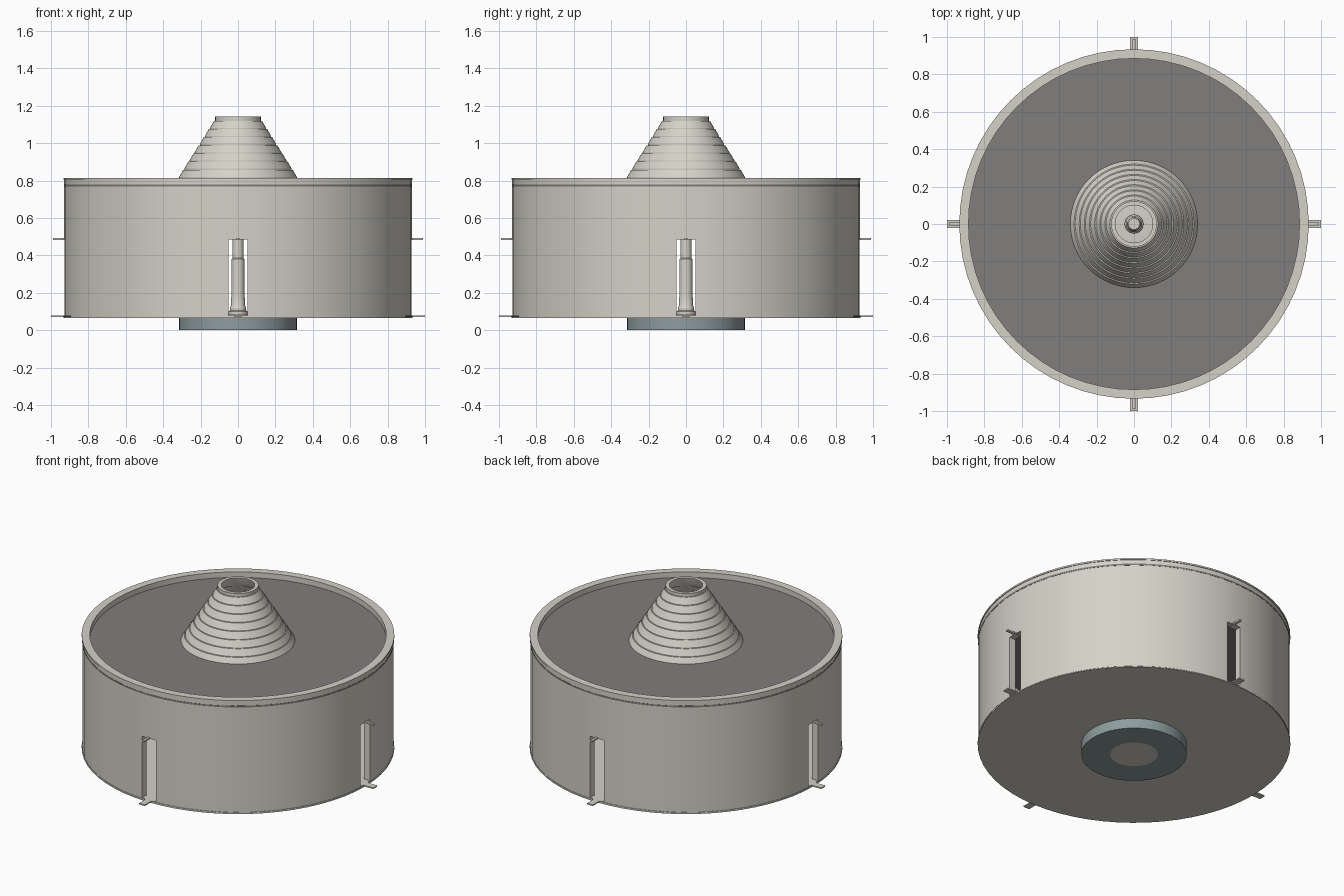
import bpy, bmesh, math

if "Cube" in bpy.data.objects:
    bpy.data.objects.remove(bpy.data.objects["Cube"])

def material(name, rgb):
    m = bpy.data.materials.new(name)
    m.diffuse_color = (*rgb, 1)
    m.use_nodes = True
    m.node_tree.nodes["Principled BSDF"].inputs["Base Color"].default_value = m.diffuse_color
    return m

BODY = material("warm light grey", (0.66, 0.64, 0.575))
DARK = material("dark grey", (0.215, 0.21, 0.20))
BLUE = material("blue grey", (0.27, 0.335, 0.345))

def finish(bm, name, mat, smooth=True):
    bmesh.ops.recalc_face_normals(bm, faces=bm.faces)
    me = bpy.data.meshes.new(name)
    bm.to_mesh(me)
    bm.free()
    me.materials.append(mat)
    ob = bpy.data.objects.new(name, me)
    bpy.context.collection.objects.link(ob)
    if smooth:
        bpy.ops.object.select_all(action='DESELECT')
        ob.select_set(True)
        bpy.context.view_layer.objects.active = ob
        bpy.ops.object.shade_smooth_by_angle(angle=math.radians(25))
    return ob

def lathe(name, profile, mat, segs=64):
    """Revolve a closed (radius, height) outline around z."""
    bm = bmesh.new()
    rings = []
    for r, z in profile:
        if r == 0:
            rings.append([bm.verts.new((0, 0, z))] * segs)
        else:
            rings.append([bm.verts.new((r * math.cos(2 * math.pi * i / segs),
                                        r * math.sin(2 * math.pi * i / segs), z))
                          for i in range(segs)])
    for a, b in zip(rings, rings[1:] + rings[:1]):
        for i in range(segs):
            j = (i + 1) % segs
            vs = list(dict.fromkeys((a[i], a[j], b[j], b[i])))
            if len(vs) > 2:
                bm.faces.new(vs)
    return finish(bm, name, mat)

def boxes(name, size, radius, z, mat):
    """One box on each of the four sides, size = radial, width, height."""
    bm = bmesh.new()
    for k in range(4):
        vs = bmesh.ops.create_cube(bm, size=1)['verts']
        c, s = (1, 0, -1, 0)[k], (0, 1, 0, -1)[k]
        for v in vs:
            x, y = v.co.x * size[0] + radius, v.co.y * size[1]
            v.co = (x * c - y * s, x * s + y * c, z + v.co.z * size[2])
    return finish(bm, name, mat, smooth=False)

# Outer wall with thin lips at the top and bottom edges
wall = lathe("drum_wall", [(0.885, 0.07), (0.934, 0.07), (0.934, 0.077), (0.93, 0.077),
                           (0.93, 0.805), (0.934, 0.805), (0.934, 0.815), (0.885, 0.815)], BODY)

# Four tall slots through the wall
cutter = boxes("slot_cutter", (0.2, 0.1, 0.405), 0.92, 0.2825, BODY)
cutter.hide_render = True
cutter.hide_viewport = True
mod = wall.modifiers.new("slots", 'BOOLEAN')
mod.object = cutter
mod.operation = 'DIFFERENCE'
mod.solver = 'EXACT'

# Bottom plate and dark deck, whose fine edge just breaks through the wall
lathe("bottom_plate", [(0, 0.066), (0.932, 0.066), (0.932, 0.078), (0, 0.078)], BODY)
lathe("deck", [(0.32, 0.768), (0.9305, 0.768), (0.9305, 0.779), (0.32, 0.779)], DARK, 192)

# Stepped hollow cone with overlapping rings and a collar
steps, z0, z1, r0, r1 = 8, 0.77, 1.12, 0.342, 0.122
outer, inner = [], []
for i in range(steps):
    za, zb = (z0 + (z1 - z0) * (i + k) / steps for k in (0, 1))
    ra, rb = (r0 + (r1 - r0) * (i + k) / steps for k in (0, 1))
    outer += [(ra, za), (ra, za + 0.006), (rb + 0.006, zb)]
    inner += [(ra - 0.022, za), (rb - 0.016, zb)]
lathe("stepped_cone", outer + [(0.122, 1.12), (0.122, 1.142), (0.1, 1.142)] + inner[::-1], BODY)

# Central spindle with a stepped foot
lathe("spindle", [(0, 0.078), (0.1, 0.078), (0.1, 0.083), (0.05, 0.085), (0.05, 0.1),
                  (0.044, 0.105), (0.044, 0.118), (0.038, 0.13), (0.035, 0.2),
                  (0.035, 0.38), (0.03, 0.385), (0.03, 0.5), (0, 0.5)], BODY, 32)

# Base ring with a flush central hub
lathe("base_ring", [(0.142, 0), (0.315, 0), (0.315, 0.067), (0.142, 0.067)], BLUE)
lathe("base_hub", [(0, 0), (0.142, 0), (0.142, 0.067), (0, 0.067)], BODY)

# Small tabs at the foot and the head of each slot
boxes("lower_tabs", (0.11, 0.042, 0.008), 0.945, 0.076, BODY)
boxes("upper_tabs", (0.1, 0.016, 0.01), 0.94, 0.488, BODY)
